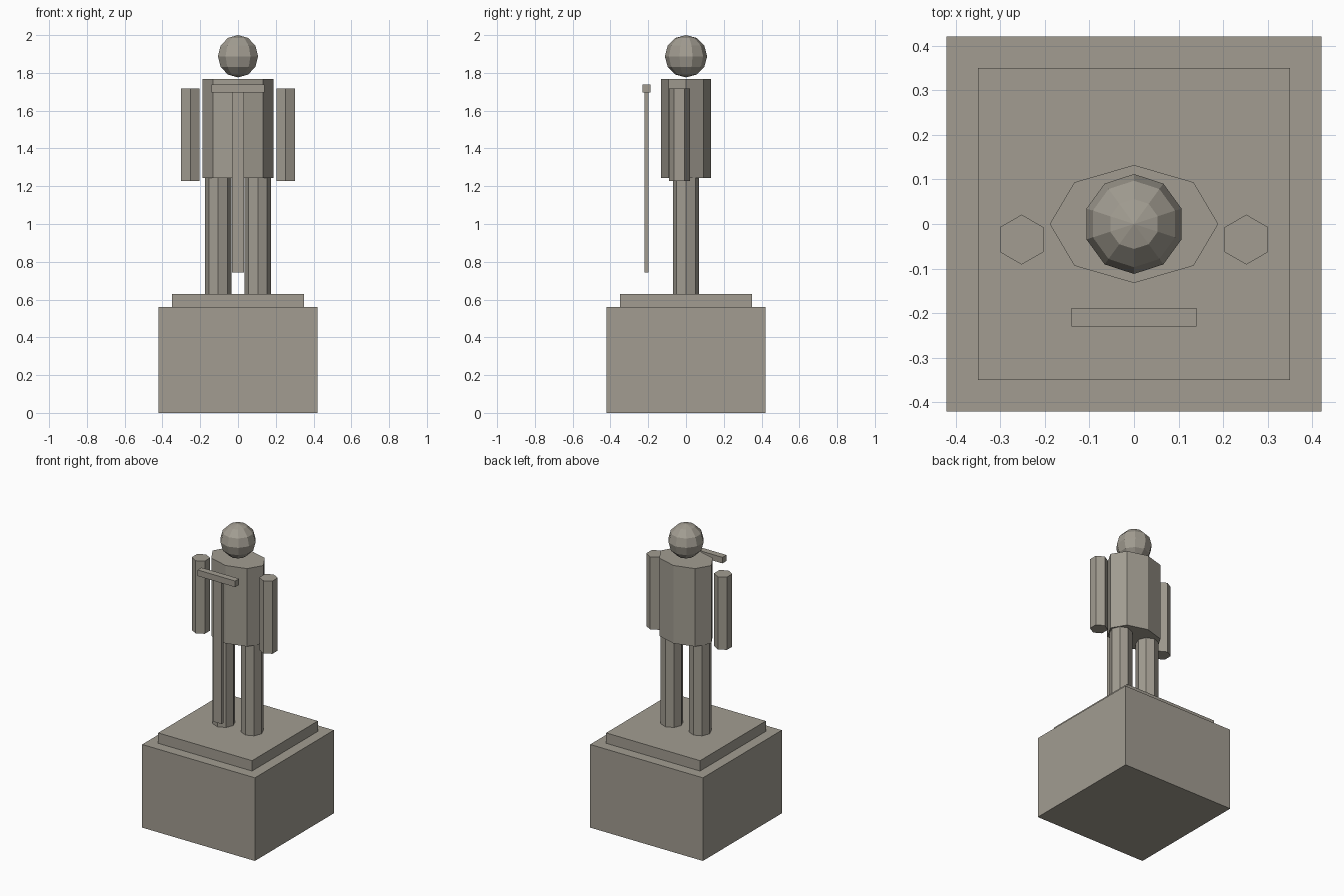
import bpy
from math import pi

if "Cube" in bpy.data.objects:
    bpy.data.objects.remove(bpy.data.objects["Cube"])

stone = bpy.data.materials.new("stone")
stone.diffuse_color = (0.36, 0.335, 0.285, 1)
stone.use_nodes = True
stone.node_tree.nodes["Principled BSDF"].inputs["Base Color"].default_value = stone.diffuse_color


def finish(name):
    ob = bpy.context.object
    ob.name = name
    ob.data.materials.append(stone)
    return ob


def box(name, sx, sy, z0, z1, y=0):
    bpy.ops.mesh.primitive_cube_add(size=1, location=(0, y, (z0 + z1) / 2))
    ob = finish(name)
    ob.scale = (sx, sy, z1 - z0)


def prism(name, sides, r, x, y, z0, z1, depth=1.0):
    bpy.ops.mesh.primitive_cylinder_add(vertices=sides, radius=r, depth=z1 - z0,
                                        location=(x, y, (z0 + z1) / 2))
    ob = finish(name)
    ob.scale.y = depth


# Stepped pedestal
box("pedestal", 0.84, 0.84, 0, 0.56)
box("pedestal_step", 0.70, 0.70, 0.56, 0.63)

# Legs and arms, mirrored left and right
for side, s in (("left", -1), ("right", 1)):
    prism(side + "_leg", 8, 0.07, s * 0.105, 0, 0.63, 1.25)
    prism(side + "_arm", 6, 0.056, s * 0.252, -0.035, 1.227, 1.717)

# Flattened octagonal torso
prism("torso", 8, 0.189, 0, 0, 1.243, 1.768, depth=0.7)

# Low-poly head
bpy.ops.mesh.primitive_uv_sphere_add(segments=10, ring_count=6, radius=0.112,
                                     location=(0, 0, 1.888))
finish("head")

# Upright blade and crossbar held in front
box("blade", 0.063, 0.021, 0.742, 1.70, y=-0.209)
box("crossbar", 0.28, 0.042, 1.697, 1.738, y=-0.209)
